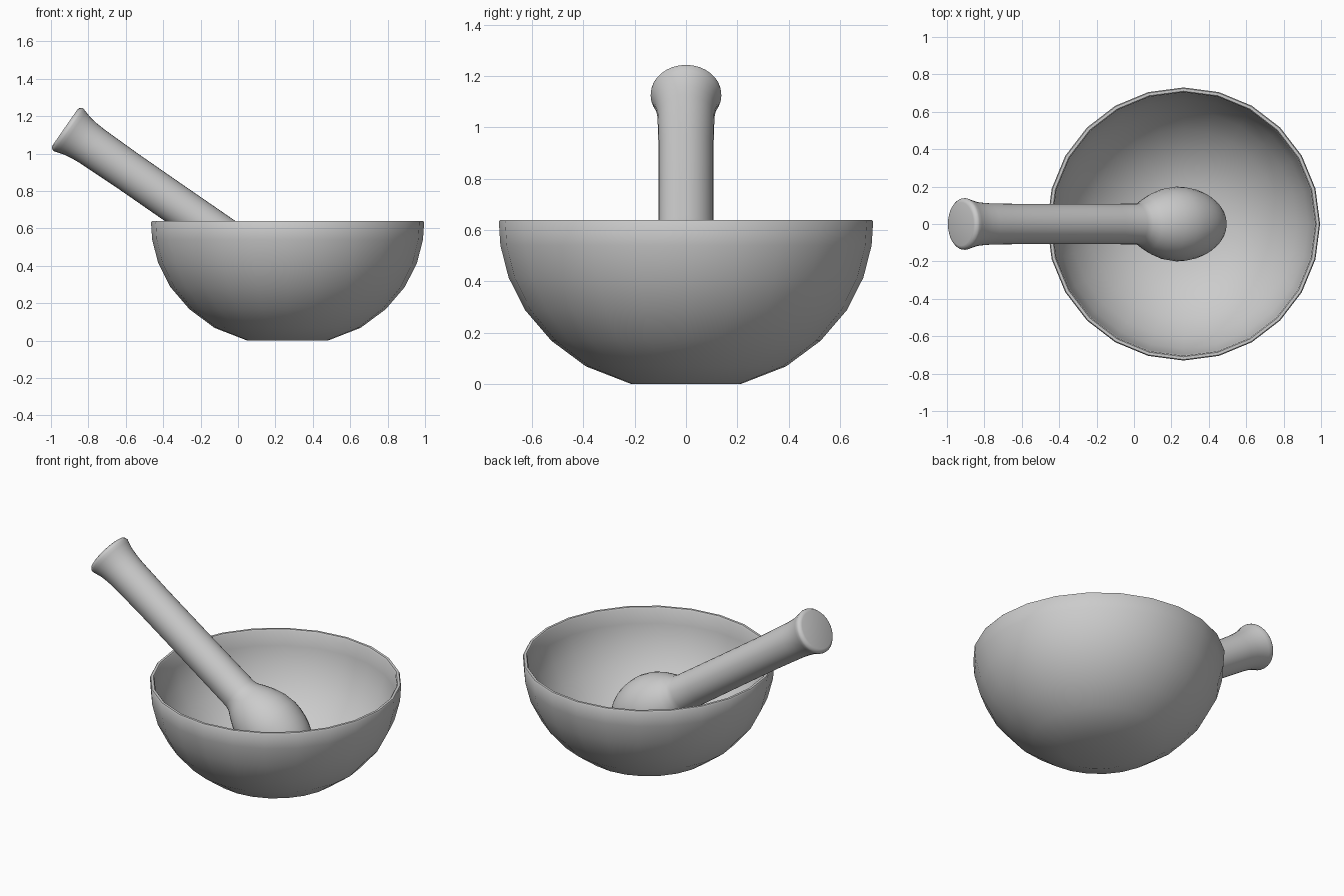
import bpy, bmesh, math
from mathutils import Vector

if "Cube" in bpy.data.objects:
    bpy.data.objects.remove(bpy.data.objects["Cube"])

stone = bpy.data.materials.new("grey stone")
stone.diffuse_color = (0.6, 0.6, 0.6, 1)
stone.use_nodes = True
stone.node_tree.nodes["Principled BSDF"].inputs["Base Color"].default_value = stone.diffuse_color


def lathe(name, profile, sides, angle):
    """Revolve (radius, height) points around z; radius 0 makes a pole."""
    bm = bmesh.new()
    rings = []
    for r, z in profile:
        if r == 0:
            rings.append([bm.verts.new((0, 0, z))] * sides)
        else:
            rings.append([bm.verts.new((r * math.cos(math.tau * i / sides),
                                        r * math.sin(math.tau * i / sides), z))
                          for i in range(sides)])
    for a, b in zip(rings, rings[1:]):
        for i in range(sides):
            j = (i + 1) % sides
            quad = [a[i], a[j], b[j], b[i]]
            bm.faces.new(list(dict.fromkeys(quad)))
    bmesh.ops.recalc_face_normals(bm, faces=bm.faces)
    mesh = bpy.data.meshes.new(name)
    bm.to_mesh(mesh)
    bm.free()
    mesh.materials.append(stone)
    obj = bpy.data.objects.new(name, mesh)
    bpy.context.collection.objects.link(obj)
    bpy.ops.object.select_all(action='DESELECT')
    obj.select_set(True)
    bpy.context.view_layer.objects.active = obj
    bpy.ops.object.shade_smooth_by_angle(angle=math.radians(angle))
    return obj


# Mortar bowl: outer wall, rounded rim, inner wall
outer = [(0, 0), (0.215, 0), (0.39, 0.068), (0.525, 0.168), (0.627, 0.287),
         (0.692, 0.415), (0.724, 0.54), (0.73, 0.632)]
rim = [(0.725, 0.64), (0.71, 0.64), (0.704, 0.632)]
inner = [(0.698, 0.54), (0.667, 0.425), (0.605, 0.305), (0.507, 0.192),
         (0.378, 0.097), (0.21, 0.03), (0, 0.03)]
bowl = lathe("mortar_bowl", outer + rim + inner, 24, 50)
bowl.location = (0.265, 0, 0)

# Pestle: flared grip end, straight shaft, egg-shaped head
grip = [(0, 0), (0.116, 0), (0.128, 0.004), (0.137, 0.015), (0.138, 0.026),
        (0.132, 0.045), (0.122, 0.08), (0.115, 0.125), (0.111, 0.18)]
shaft = [(0.107, 0.4), (0.107, 0.7), (0.108, 1.0), (0.109, 1.14), (0.115, 1.17)]
head = [(0.139, 1.21), (0.167, 1.265), (0.19, 1.33)]
head += [(0.2 * math.cos(a), 1.4 + 0.298 * math.sin(a))
         for a in (math.pi / 2 * k / 9 for k in range(9))] + [(0, 1.698)]
pestle = lathe("pestle", grip + shaft + head, 32, 45)
pestle.rotation_euler = Vector((0.822, 0, -0.57)).to_track_quat('Z', 'Y').to_euler()
pestle.location = (-0.925, 0, 1.14)
